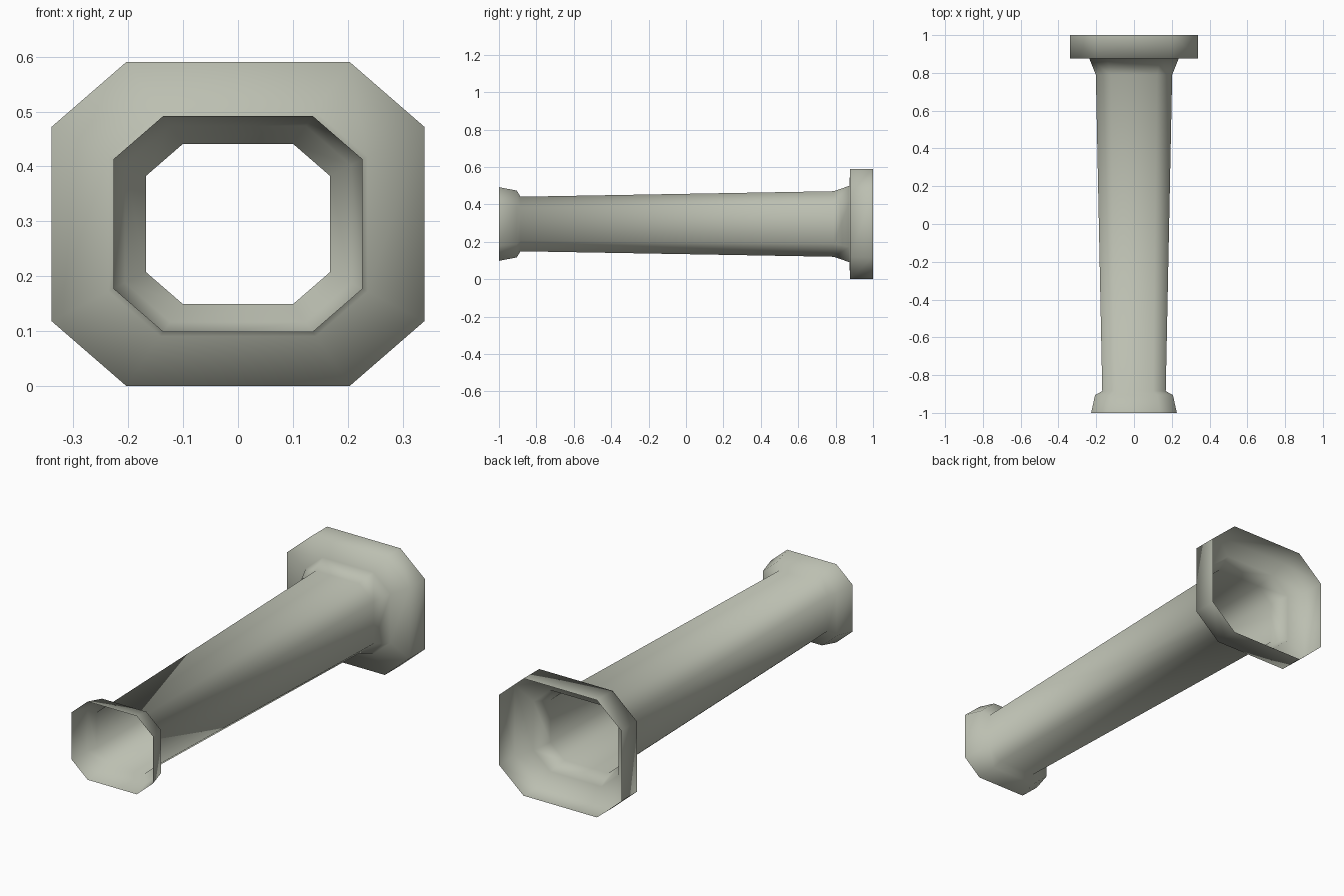
import bpy

if "Cube" in bpy.data.objects:
    bpy.data.objects.remove(bpy.data.objects["Cube"])

# Chamfered eight-sided section: (x, z) factors, counter-clockwise
SECTION = [(-.6, -1), (.6, -1), (1, -.6), (1, .6), (.6, 1), (-.6, 1), (-1, .6), (-1, -.6)]
CENTRE_Z = 0.295
ASPECT = 0.295 / 0.34

# Profile along the tube: (y, half width)
PROFILE = [
    (-1.0, 0.227), (-0.905, 0.206),   # muzzle lip
    (-0.885, 0.168), (0.79, 0.202),   # tapering barrel
    (0.875, 0.236),                   # flare into the flange
    (0.876, 0.34), (1.0, 0.34),       # rear flange
]

verts = [(fx * w, y, CENTRE_Z + fz * w * ASPECT) for y, w in PROFILE for fx, fz in SECTION]
n = len(SECTION)
faces = []
for r in range(len(PROFILE) - 1):
    for i in range(n):
        j = (i + 1) % n
        faces.append((r * n + i, (r + 1) * n + i, (r + 1) * n + j, r * n + j))

# Open-ended tube, one thin smooth shell
mesh = bpy.data.meshes.new("flanged_tube")
mesh.from_pydata(verts, [], faces)
mesh.update()
for p in mesh.polygons:
    p.use_smooth = True

mat = bpy.data.materials.new("pale grey green")
mat.diffuse_color = (0.50, 0.52, 0.44, 1)
mat.use_nodes = True
mat.node_tree.nodes["Principled BSDF"].inputs["Base Color"].default_value = mat.diffuse_color
mesh.materials.append(mat)

tube = bpy.data.objects.new("flanged_tube", mesh)
bpy.context.collection.objects.link(tube)
